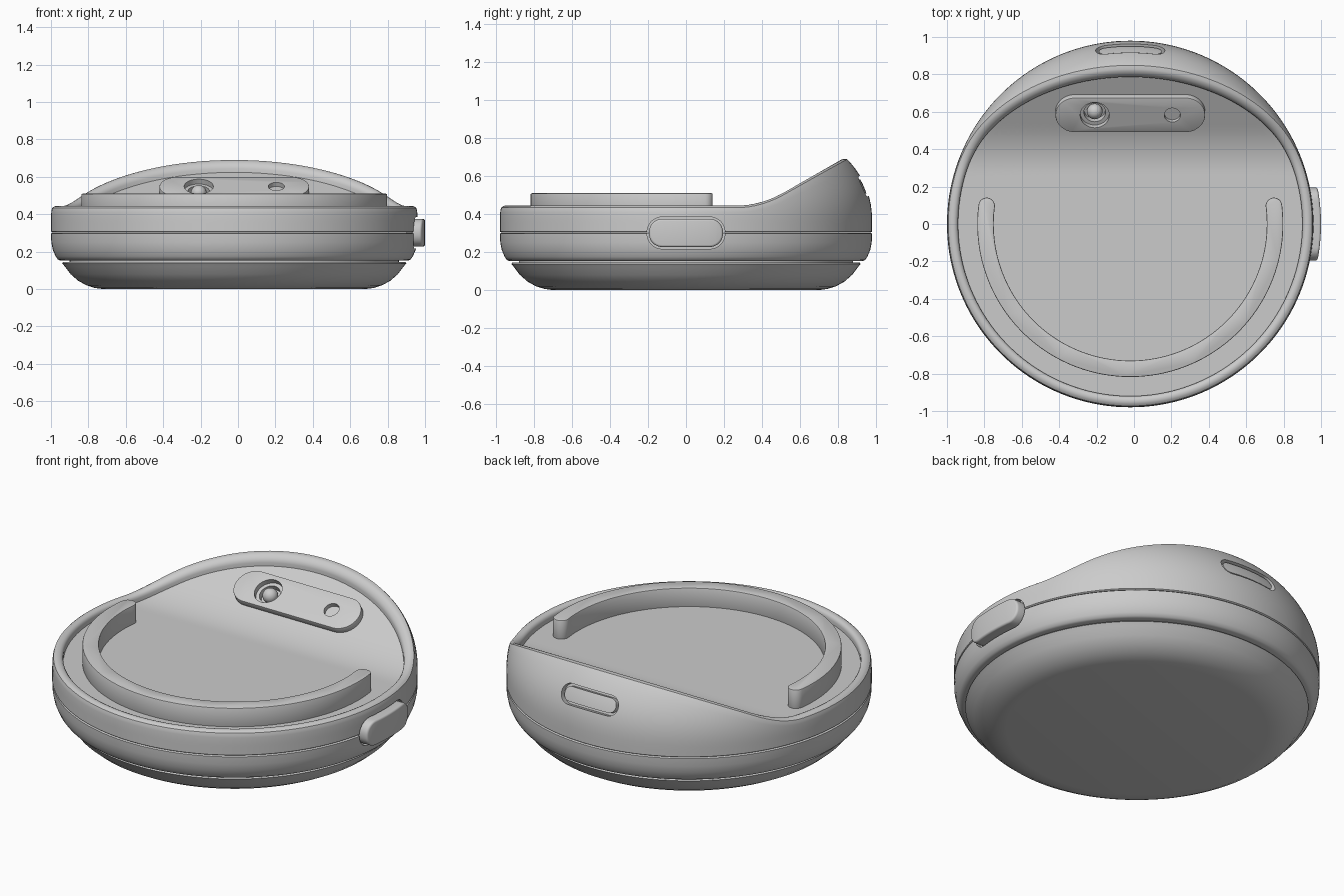
import bpy, bmesh, math
from math import sin, cos, pi, radians
from mathutils import Matrix, Vector

if "Cube" in bpy.data.objects:
    bpy.data.objects.remove(bpy.data.objects["Cube"])

CX = -0.02          # body axis
SEGS = 160

grey = bpy.data.materials.new("satin_grey")
grey.use_nodes = True
grey.diffuse_color = (0.6, 0.6, 0.6, 1)
grey.node_tree.nodes["Principled BSDF"].inputs["Base Color"].default_value = (0.6, 0.6, 0.6, 1)


def make(name, bm, matrix=None):
    bmesh.ops.recalc_face_normals(bm, faces=bm.faces)
    if matrix:
        bm.transform(matrix)
    mesh = bpy.data.meshes.new(name)
    bm.to_mesh(mesh)
    bm.free()
    mesh.materials.append(grey)
    ob = bpy.data.objects.new(name, mesh)
    bpy.context.collection.objects.link(ob)
    return ob


def activate(ob):
    bpy.ops.object.select_all(action='DESELECT')
    ob.select_set(True)
    bpy.context.view_layer.objects.active = ob


def boolean(ob, cutter, operation='DIFFERENCE'):
    mod = ob.modifiers.new("cut", 'BOOLEAN')
    mod.operation, mod.solver, mod.object = operation, 'EXACT', cutter
    activate(ob)
    bpy.ops.object.modifier_apply(modifier=mod.name)


def bevel(ob, width, segments=4):
    mod = ob.modifiers.new("round", 'BEVEL')
    mod.width, mod.segments, mod.limit_method = width, segments, 'ANGLE'
    mod.angle_limit = radians(40)
    activate(ob)
    bpy.ops.object.modifier_apply(modifier=mod.name)


def rings_solid(name, rings):
    """Closed solid from rings of points, fanned to a centre at both ends."""
    bm = bmesh.new()
    rows = [[bm.verts.new(p) for p in ring] for ring in rings]
    for a, b in zip(rows, rows[1:]):
        for i in range(SEGS):
            j = (i + 1) % SEGS
            bm.faces.new((a[i], a[j], b[j], b[i]))
    bm.faces.new(rows[0])
    bm.faces.new(rows[-1])
    return make(name, bm)


def circle(r, z):
    return [(CX + r * cos(2 * pi * i / SEGS), r * sin(2 * pi * i / SEGS), z) for i in range(SEGS)]


def lathe(name, profile):
    return rings_solid(name, [circle(r, z) for r, z in profile])


def prism(name, outline, low, high, matrix=None):
    bm = bmesh.new()
    face = bm.faces.new([bm.verts.new((x, y, low)) for x, y in outline])
    top = bmesh.ops.extrude_face_region(bm, geom=[face])["geom"]
    bmesh.ops.translate(bm, verts=[v for v in top if isinstance(v, bmesh.types.BMVert)],
                        vec=(0, 0, high - low))
    return make(name, bm, matrix)


def rounded(length, width, radius):
    """Rounded rectangle outline."""
    pts = []
    for k, (sx, sy) in enumerate(((1, 1), (-1, 1), (-1, -1), (1, -1))):
        for i in range(11):
            a = (k + i / 10) * pi / 2
            pts.append((sx * (length / 2 - radius) + radius * cos(a),
                        sy * (width / 2 - radius) + radius * sin(a)))
    return pts


def disc(r, n=40):
    return [(r * cos(2 * pi * i / n), r * sin(2 * pi * i / n)) for i in range(n)]


# Base dish and lower band, turned on the body axis
base = lathe("base", [(0.70, 0), (0.745, 0.006), (0.79, 0.02), (0.835, 0.045), (0.875, 0.08),
                      (0.905, 0.12), (0.92, 0.138), (0.915, 0.144), (0.88, 0.145), (0.88, 0.16)])
lower_band = lathe("lower_band", [(0.86, 0.153), (0.93, 0.153), (0.943, 0.158), (0.955, 0.175),
                                  (0.97, 0.21), (0.978, 0.25), (0.98, 0.297), (0.973, 0.301)])


# Upper shell: a dome trimmed by a flat front that sweeps up into a rear slope
SLOPE = 0.574


def dome(z):
    return 0.98 - 1.67 * max(0, z - 0.36) ** 2.3


def trim(y, a=0.27, b=0.522):
    if y < a:
        return 0.445
    if y < b:
        return 0.445 + SLOPE * (y - a) ** 2 / (2 * (b - a))
    return 0.445 + SLOPE * (y - (a + b) / 2)


def shell_column(angle):
    s, c = sin(angle), cos(angle)
    lo, hi = 0.4, 0.8
    for _ in range(40):
        mid = (lo + hi) / 2
        if mid < trim(dome(mid) * s):
            lo = mid
        else:
            hi = mid
    rim = dome(lo)
    pts = [(0.973, 0.303), (0.98, 0.308)]
    for k in range(1, 11):
        z = 0.308 + (lo - 0.025 - 0.308) * k / 10
        pts.append((dome(z), z))
    pts.append((dome(lo - 0.012) - 0.003, lo - 0.011))
    for inset, drop in ((0.012, 0.003), (0.022, 0), (0.034, 0), (0.045, 0.005),
                        (0.052, 0.014), (0.054, 0.025), (0.054, 0.045)):
        pts.append((rim - inset, trim((rim - inset) * s) - drop))
    inner = rim - 0.054
    for k in range(29, 0, -1):
        r = inner * k / 30
        pts.append((r, trim(r * s) - 0.045))
    return [(CX + r * c, r * s, z) for r, z in pts]


columns = [shell_column(2 * pi * i / SEGS) for i in range(SEGS)]
upper_shell = rings_solid("upper_shell", list(zip(*columns)))

# Rear button: a piece of the shell skin sitting in a slot
rear = Matrix.Translation((CX, 0.943, 0.55)) @ Matrix.Rotation(radians(-70), 4, 'X')
rear_button = upper_shell.copy()
rear_button.data = upper_shell.data.copy()
rear_button.name = "rear_button"
bpy.context.collection.objects.link(rear_button)
cutters = [prism("rear_core", rounded(0.335, 0.082, 0.04), -0.06, 0.1, rear),
           prism("rear_slot", rounded(0.37, 0.115, 0.057), -0.05, 0.1, rear)]
boolean(rear_button, cutters[0], 'INTERSECT')
rear_button.location = rear.to_3x3() @ Vector((0, 0, -0.008))
boolean(upper_shell, cutters[1])

# Side button: curved slab in a pocket shared by both shell halves
side = Matrix.Translation((0, 0, 0.301)) @ Matrix(((0, 0, 1, 0), (1, 0, 0, 0), (0, 1, 0, 0), (0, 0, 0, 1)))
side_button = lathe("side_button", [(1.02, 0.15), (1.02, 0.45)])
core = prism("side_core", rounded(0.39, 0.148, 0.07), 0.9, 1.2, side)
pocket = prism("side_pocket", rounded(0.41, 0.168, 0.08), 0.915, 1.2, side)
boolean(side_button, core, 'INTERSECT')
bevel(side_button, 0.018)
for part in (upper_shell, lower_band):
    boolean(part, pocket)
cutters += [core, pocket]

# Contact plate on the rear slope, with a pin socket and a small hole
tilt = Matrix.Translation((CX, 0.582, 0.549)) @ Matrix.Rotation(math.atan(SLOPE), 4, 'X')
contact_plate = prism("contact_plate", rounded(0.80, 0.212, 0.104), -0.05, 0, tilt)
bevel(contact_plate, 0.004, 2)
for x, r, depth in ((-0.19, 0.078, 0.03), (-0.19, 0.058, 0.065), (0.225, 0.043, 0.025)):
    hole = prism("hole", disc(r), -depth, 0.1, tilt @ Matrix.Translation((x, 0, 0)))
    boolean(contact_plate, hole)
    boolean(upper_shell, hole)
    cutters.append(hole)

bm = bmesh.new()
bmesh.ops.create_uvsphere(bm, u_segments=32, v_segments=16, radius=0.042)
contact_pin = make("contact_pin", bm, tilt @ Matrix.Translation((-0.19, 0, -0.04)))

# Open retaining ring standing on the floor
R_OUT, R_IN, N = 0.818, 0.73, 120
START, SWEEP = radians(172.8), radians(194.4)
mid_r, half = (R_OUT + R_IN) / 2, (R_OUT - R_IN) / 2


def end_cap(angle, turn):
    cx, cy = mid_r * cos(angle), mid_r * sin(angle)
    return [(CX + cx + half * cos(turn + pi * k / 12), cy + half * sin(turn + pi * k / 12))
            for k in range(1, 12)]


arc = [START + SWEEP * i / N for i in range(N + 1)]
outline = [(CX + R_OUT * cos(a), R_OUT * sin(a)) for a in arc]
outline += end_cap(arc[-1], arc[-1])
outline += [(CX + R_IN * cos(a), R_IN * sin(a)) for a in reversed(arc)]
outline += end_cap(START, START + pi)
retaining_ring = prism("retaining_ring", outline, 0.39, 0.51)
bevel(retaining_ring, 0.006, 2)

for ob in cutters:
    bpy.data.objects.remove(ob)

for ob in (base, lower_band, upper_shell, rear_button, side_button,
           contact_plate, contact_pin, retaining_ring):
    activate(ob)
    bpy.ops.object.shade_smooth_by_angle(angle=radians(35))
